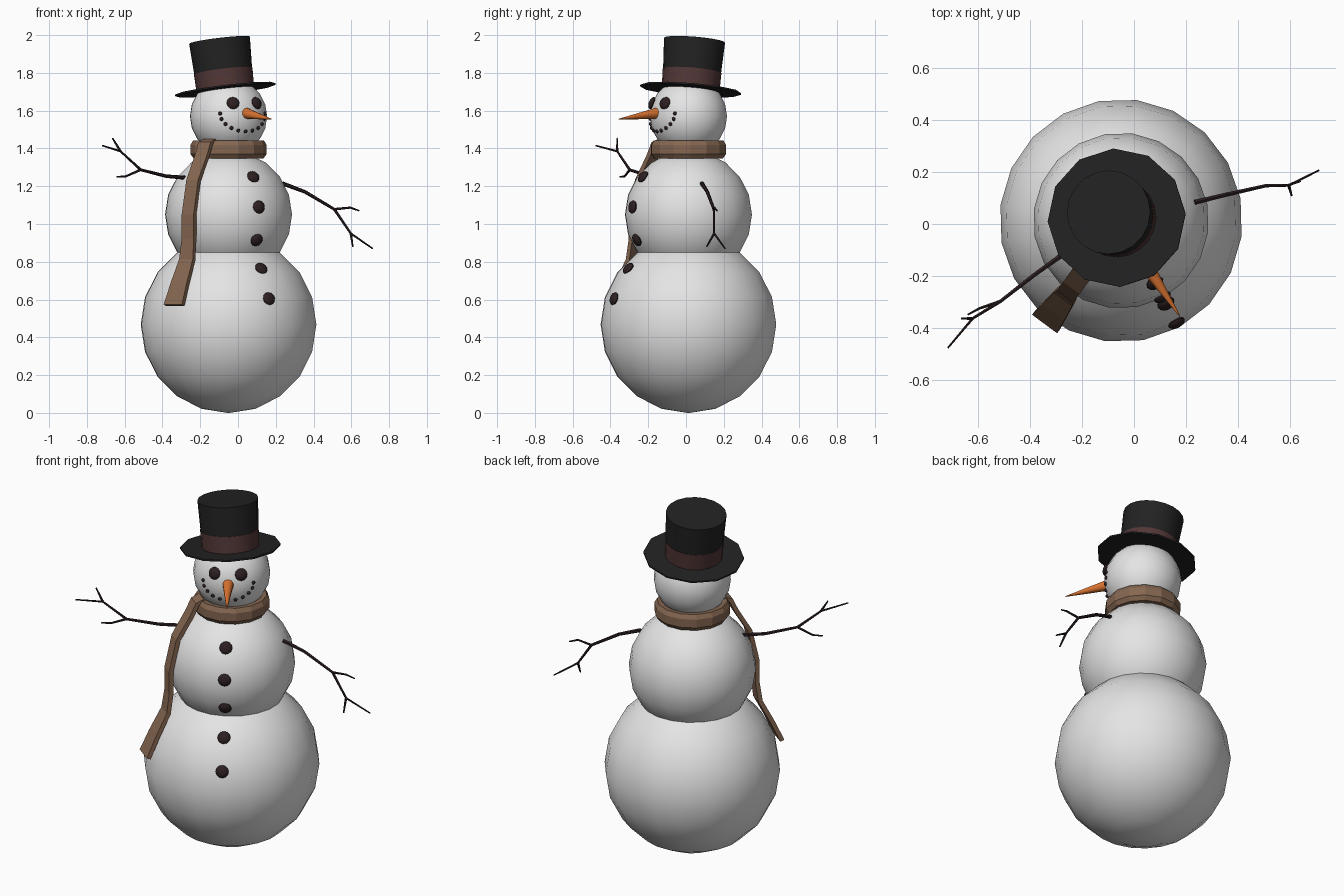
import bpy, bmesh, math
from mathutils import Vector, Matrix

if "Cube" in bpy.data.objects:
    bpy.data.objects.remove(bpy.data.objects["Cube"])

def material(name, r, g, b):
    m = bpy.data.materials.new(name)
    m.diffuse_color = (r, g, b, 1)
    m.use_nodes = True
    m.node_tree.nodes["Principled BSDF"].inputs["Base Color"].default_value = m.diffuse_color
    return m

SNOW = material("snow_white", 0.78, 0.78, 0.78)
HAT = material("hat_black", 0.016, 0.016, 0.016)
BAND = material("band_maroon", 0.085, 0.037, 0.037)
SCARF = material("scarf_brown", 0.235, 0.135, 0.082)
COAL = material("coal_dark", 0.026, 0.014, 0.015)
CARROT = material("carrot_orange", 0.70, 0.17, 0.03)

AX, AY = -0.05, 0.013            # vertical axis of the body
FACE = math.radians(28.5)        # direction the figure looks, from -y

def finish(name, bm, mats, smooth=None):
    bmesh.ops.recalc_face_normals(bm, faces=bm.faces[:])
    me = bpy.data.meshes.new(name)
    bm.to_mesh(me)
    bm.free()
    for m in mats:
        me.materials.append(m)
    ob = bpy.data.objects.new(name, me)
    bpy.context.collection.objects.link(ob)
    if smooth:
        bpy.ops.object.select_all(action='DESELECT')
        ob.select_set(True)
        bpy.context.view_layer.objects.active = ob
        bpy.ops.object.shade_smooth_by_angle(angle=math.radians(smooth))
    return ob

def polar(a, r, z):
    """Point at angle a from -y around the body axis."""
    return Vector((AX + r * math.sin(a), AY - r * math.cos(a), z))

def lathe(name, profile, n, mats, matrix, smooth=None, closed=False, rule=None, twist=0):
    bm = bmesh.new()
    rings = []
    for r, z in profile:
        rings.append([bm.verts.new((r * math.cos(2 * math.pi * i / n + twist),
                                    r * math.sin(2 * math.pi * i / n + twist), z)) for i in range(n)])
    pairs = list(zip(rings, rings[1:])) + ([(rings[-1], rings[0])] if closed else [])
    for k, (a, b) in enumerate(pairs):
        for i in range(n):
            j = (i + 1) % n
            f = bm.faces.new((a[i], a[j], b[j], b[i]))
            f.material_index = rule(k) if rule else 0
    if not closed:
        bm.faces.new(rings[0])
        bm.faces.new(rings[-1])
    bm.transform(matrix)
    return finish(name, bm, mats, smooth)

def tube(bm, p, q, r1, r2, n=6):
    """Tapered stick from p to q."""
    p, q = Vector(p), Vector(q)
    d = q - p
    mat = Matrix.Translation((p + q) / 2) @ d.to_track_quat('Z', 'Y').to_matrix().to_4x4()
    bmesh.ops.create_cone(bm, cap_ends=True, segments=n, radius1=r1, radius2=r2,
                          depth=d.length, matrix=mat)

def lump(bm, p, out, r, thick, n=12):
    """Flattened coal lump facing along out."""
    mat = (Matrix.Translation(p) @ out.to_track_quat('Z', 'Y').to_matrix().to_4x4()
           @ Matrix.Diagonal((r, r, thick, 1)))
    bmesh.ops.create_uvsphere(bm, u_segments=n, v_segments=n // 2, radius=1, matrix=mat)

# Snowballs
BALLS = {"lower_ball": (0.468, 0.469), "middle_ball": (1.05, 0.339), "head": (1.57, 0.206)}
for name, (z, r) in BALLS.items():
    bm = bmesh.new()
    bmesh.ops.create_uvsphere(bm, u_segments=20, v_segments=10, radius=r,
                              matrix=Matrix.Translation((AX, AY, z)) @ Matrix.Rotation(FACE, 4, 'Z'))
    finish(name, bm, [SNOW], 40)

def on_ball(ball, a, z, sink=0.0):
    """Point on a ball's surface at height z, and its outward direction."""
    cz, r = BALLS[ball]
    c = Vector((AX, AY, cz))
    d = (polar(a, math.sqrt(r * r - (z - cz) ** 2), z) - c).normalized()
    return c + d * (r - sink), d

# Coal buttons
bm = bmesh.new()
for ball, z in (("middle_ball", 1.25), ("middle_ball", 1.09), ("middle_ball", 0.915),
                ("lower_ball", 0.765), ("lower_ball", 0.605)):
    lump(bm, *on_ball(ball, FACE, z), 0.035, 0.018)
finish("buttons", bm, [COAL], 50)

# Eyes
bm = bmesh.new()
for s in (-1, 1):
    lump(bm, *on_ball("head", FACE + s * math.radians(21.5), 1.64), 0.034, 0.018)
finish("eyes", bm, [COAL], 50)

# Mouth: an arc of small lumps
bm = bmesh.new()
for i in range(11):
    t = math.radians(-90 + 18 * i)
    a = FACE + math.radians(41) * math.sin(t)
    lump(bm, *on_ball("head", a, 1.585 - 0.095 * math.cos(t)), 0.0105, 0.009, 8)
finish("mouth", bm, [COAL], 60)

# Carrot nose
bm = bmesh.new()
tube(bm, (0.035, -0.14, 1.588), (0.177, -0.356, 1.555), 0.032, 0.002, 10)
finish("nose", bm, [CARROT], 50)

# Hat, tilted about the centre of the head
tilt = (Matrix.Translation((AX, AY, 1.57))
        @ Vector((0, 0, 1)).rotation_difference(Vector((-0.119, 0.08, 1))).to_matrix().to_4x4())
lathe("hat_brim", [(0.268, 0.138), (0.268, 0.147)], 12, [HAT], tilt, twist=math.radians(3))
lathe("hat_crown", [(0.153, 0.14), (0.156, 0.243), (0.154, 0.243), (0.162, 0.407)], 20,
      [HAT, BAND], tilt, 30, rule=lambda k: 1 if k < 2 else 0)

# Scarf wrapped round the neck
lathe("scarf_ring", [(0.14, 1.355), (0.185, 1.347), (0.202, 1.37), (0.202, 1.418),
                     (0.188, 1.442), (0.14, 1.437)], 14, [SCARF],
      Matrix.Translation((AX, AY, 0)) @ Matrix.Rotation(FACE, 4, 'Z'), closed=True)

# Hanging scarf end: (radius, height, width) down the front
TAIL = [(0.165, 1.44, 0.08), (0.205, 1.425, 0.08), (0.235, 1.36, 0.08), (0.312, 1.23, 0.078),
        (0.352, 1.05, 0.078), (0.352, 0.92, 0.08), (0.368, 0.81, 0.09), (0.43, 0.69, 0.105),
        (0.485, 0.57, 0.12)]
A = math.radians(-36.5)
side = Vector((math.cos(A), math.sin(A), 0))
bm = bmesh.new()
rings = []
for i, (r, z, w) in enumerate(TAIL):
    r0, z0, _ = TAIL[max(i - 1, 0)]
    r1, z1, _ = TAIL[min(i + 1, len(TAIL) - 1)]
    l = math.hypot(r1 - r0, z1 - z0)
    nr, nz = (z0 - z1) / l * 0.012, (r1 - r0) / l * 0.012
    o, n = polar(A, r + nr, z + nz), polar(A, r - nr, z - nz)
    rings.append([bm.verts.new(p) for p in (o - side * w / 2, o + side * w / 2,
                                            n + side * w / 2, n - side * w / 2)])
for a, b in zip(rings, rings[1:]):
    for i in range(4):
        j = (i + 1) % 4
        bm.faces.new((a[i], a[j], b[j], b[i]))
bm.faces.new(rings[0])
bm.faces.new(rings[-1])
finish("scarf_tail", bm, [SCARF])

# Stick arms: each is a list of branches
ARMS = {
    "arm_left": [
        [(-0.25, -0.10, 1.243), (-0.38, -0.193, 1.253), (-0.515, -0.298, 1.287),
         (-0.622, -0.364, 1.385), (-0.718, -0.478, 1.415)],
        [(-0.622, -0.364, 1.385), (-0.665, -0.365, 1.455)],
        [(-0.515, -0.298, 1.287), (-0.595, -0.325, 1.252), (-0.642, -0.35, 1.25)]],
    "arm_right": [
        [(0.235, 0.084, 1.215), (0.355, 0.113, 1.17), (0.51, 0.148, 1.078),
         (0.597, 0.149, 0.95), (0.713, 0.207, 0.87)],
        [(0.597, 0.149, 0.95), (0.608, 0.11, 0.88)],
        [(0.51, 0.148, 1.078), (0.595, 0.15, 1.087), (0.642, 0.165, 1.07)]],
}
for name, branches in ARMS.items():
    bm = bmesh.new()
    for k, pts in enumerate(branches):
        start, end, n = (0.011 if k == 0 else 0.007), 0.004, len(pts) - 1
        for i in range(n):
            tube(bm, pts[i], pts[i + 1], start + (end - start) * i / n,
                 start + (end - start) * (i + 1) / n)
    finish(name, bm, [COAL])
